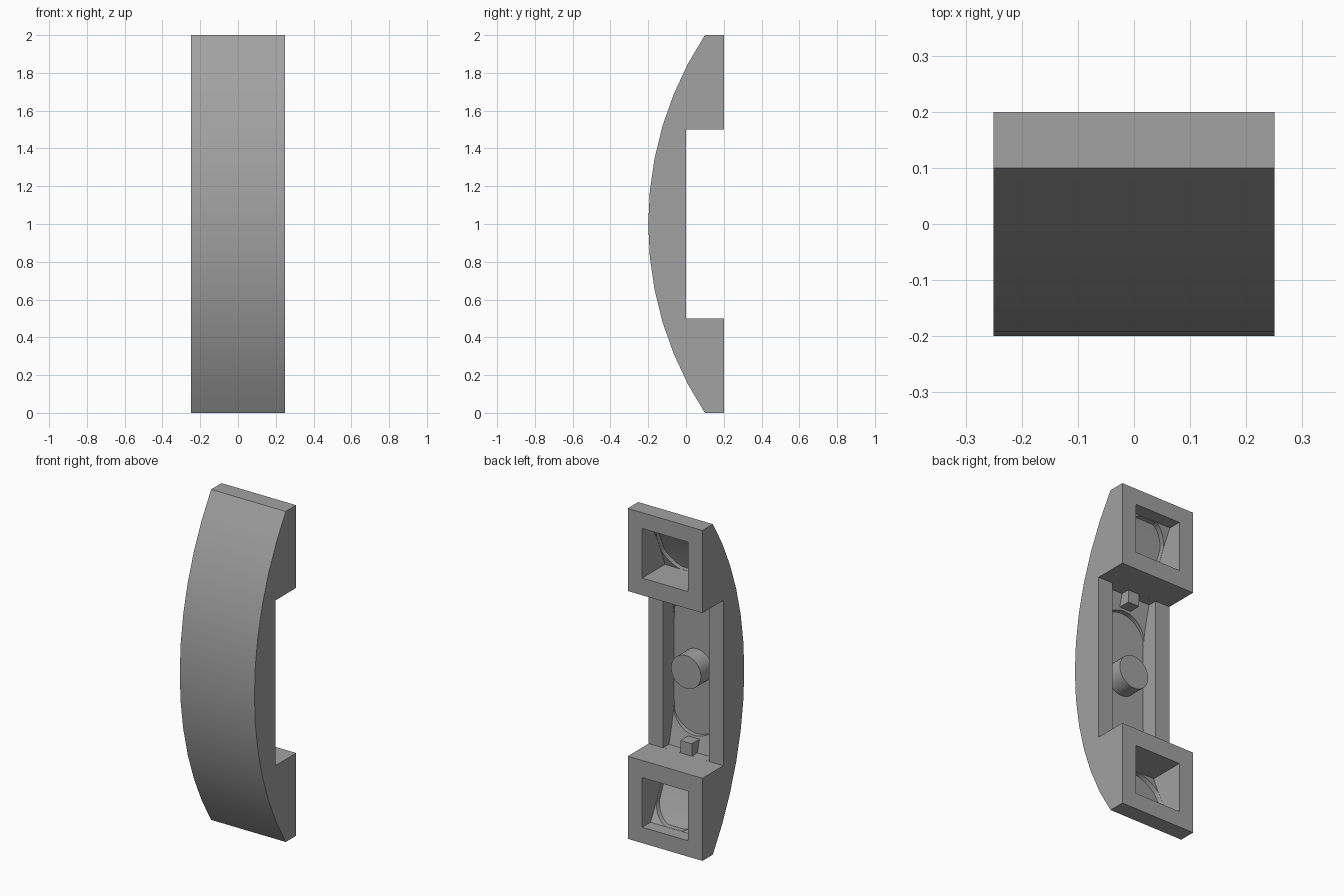
import bpy, bmesh, math
from mathutils import Matrix

cube = bpy.data.objects.get("Cube")
if cube:
    bpy.data.objects.remove(cube)

grey = bpy.data.materials.new("mid_grey")
grey.use_nodes = True
COLOUR = (0.36, 0.36, 0.36, 1)
grey.diffuse_color = COLOUR
grey.node_tree.nodes["Principled BSDF"].inputs["Base Color"].default_value = COLOUR

RADIUS, CENTRE_Y = 1.8167, 1.6167   # circle of the bowed face
HALF = 0.153                        # half width of the hollow


def prism(name, points, direction):
    """Extrude a closed loop of 3D points along a direction."""
    bm = bmesh.new()
    face = bm.faces.new([bm.verts.new(p) for p in points])
    ext = bmesh.ops.extrude_face_region(bm, geom=[face])
    verts = [v for v in ext["geom"] if isinstance(v, bmesh.types.BMVert)]
    bmesh.ops.translate(bm, verts=verts, vec=direction)
    bmesh.ops.recalc_face_normals(bm, faces=bm.faces)
    mesh = bpy.data.meshes.new(name)
    bm.to_mesh(mesh)
    bm.free()
    mesh.materials.append(grey)
    ob = bpy.data.objects.new(name, mesh)
    bpy.context.collection.objects.link(ob)
    return ob


def side_prism(name, yz, half):
    return prism(name, [(-half, y, z) for y, z in yz], (2 * half, 0, 0))


def box(name, half, y0, y1, z0, z1):
    return side_prism(name, [(y0, z0), (y1, z0), (y1, z1), (y0, z1)], half)


def bow(z, offset=0):
    """Depth of the bowed face at a height, moved inward by an offset."""
    return CENTRE_Y + offset - math.sqrt(RADIUS ** 2 - (z - 1) ** 2)


def boolean(target, tool, operation="DIFFERENCE"):
    mod = target.modifiers.new("cut", "BOOLEAN")
    mod.object, mod.operation, mod.solver = tool, operation, "EXACT"
    bpy.ops.object.select_all(action="DESELECT")
    bpy.context.view_layer.objects.active = target
    target.select_set(True)
    bpy.ops.object.modifier_apply(modifier=mod.name)
    bpy.data.objects.remove(tool)


def hollow(z0, z1, back, offset, deepest=-1.0, half=HALF):
    """Cutter whose floor follows the bowed face."""
    steps = 16
    zs = [z0 + (z1 - z0) * i / steps for i in range(steps + 1)]
    floor = [(max(deepest, bow(z, offset)), z) for z in zs]
    return side_prism("hollow_cutter", floor + [(back, z1), (back, z0)], half)


def rounded_slot(z0, z1, radius, y0, y1, low, high):
    """Cutter with round ends centred at z0 and z1, trimmed to the hollow."""
    pts = []
    for i in range(48):
        a = math.tau * (i + 0.5) / 48
        mid = z1 if math.sin(a) > 0 else z0
        x = max(-HALF + 0.001, min(HALF - 0.001, radius * math.cos(a)))
        z = max(low, min(high, mid + radius * math.sin(a)))
        pts.append((x, y0, z))
    return prism("slot_cutter", pts, (0, y1 - y0, 0))


# Bowed body with the middle cut away at the back
end = math.asin(1 / RADIUS)
arc = [end * (2 * i / 12 - 1) for i in range(13)]
profile = [(CENTRE_Y - RADIUS * math.cos(a), 1 + RADIUS * math.sin(a)) for a in arc]
profile += [(0.2, 2), (0.2, 1.5), (0, 1.5), (0, 0.5), (0.2, 0.5), (0.2, 0)]
body = side_prism("curved_body", profile, 0.25)

# Middle channel and its round-ended recess
boolean(body, hollow(0.5001, 1.4999, 0.05, 0.075, -0.105))
boolean(body, rounded_slot(0.75, 1.25, 0.163, -0.107, 0.04, 0.5, 1.5))

# Square sockets in both ends, each with a shallow round recess
for z0, z1 in ((0.096, 0.396), (1.604, 1.904)):
    boolean(body, hollow(z0, z1, 0.3, 0.08))
    recess = hollow(z0, z1, 0.19, 0.05, half=0.2)
    mid = (z0 + z1) / 2
    boolean(recess, rounded_slot(mid, mid, 0.16, -0.3, 0.4, z0 + 0.001, z1 - 0.001), "INTERSECT")
    boolean(body, recess)

# Centre peg
bm = bmesh.new()
bmesh.ops.create_cone(bm, cap_ends=True, segments=32, radius1=0.1, radius2=0.1, depth=0.12,
                      matrix=Matrix.Translation((0, -0.06, 1)) @ Matrix.Rotation(math.pi / 2, 4, "X"))
mesh = bpy.data.meshes.new("centre_peg")
bm.to_mesh(mesh)
bm.free()
mesh.materials.append(grey)
peg = bpy.data.objects.new("centre_peg", mesh)
bpy.context.collection.objects.link(peg)

# Small ribs at both ends of the channel
box("lower_rib", 0.038, -0.09, -0.002, 0.48, 0.575)
box("upper_rib", 0.038, -0.09, -0.002, 1.425, 1.52)

# Smooth the curved faces
bpy.ops.object.select_all(action="DESELECT")
for ob in (body, peg):
    ob.select_set(True)
bpy.context.view_layer.objects.active = body
bpy.ops.object.shade_smooth_by_angle(angle=math.radians(25))
